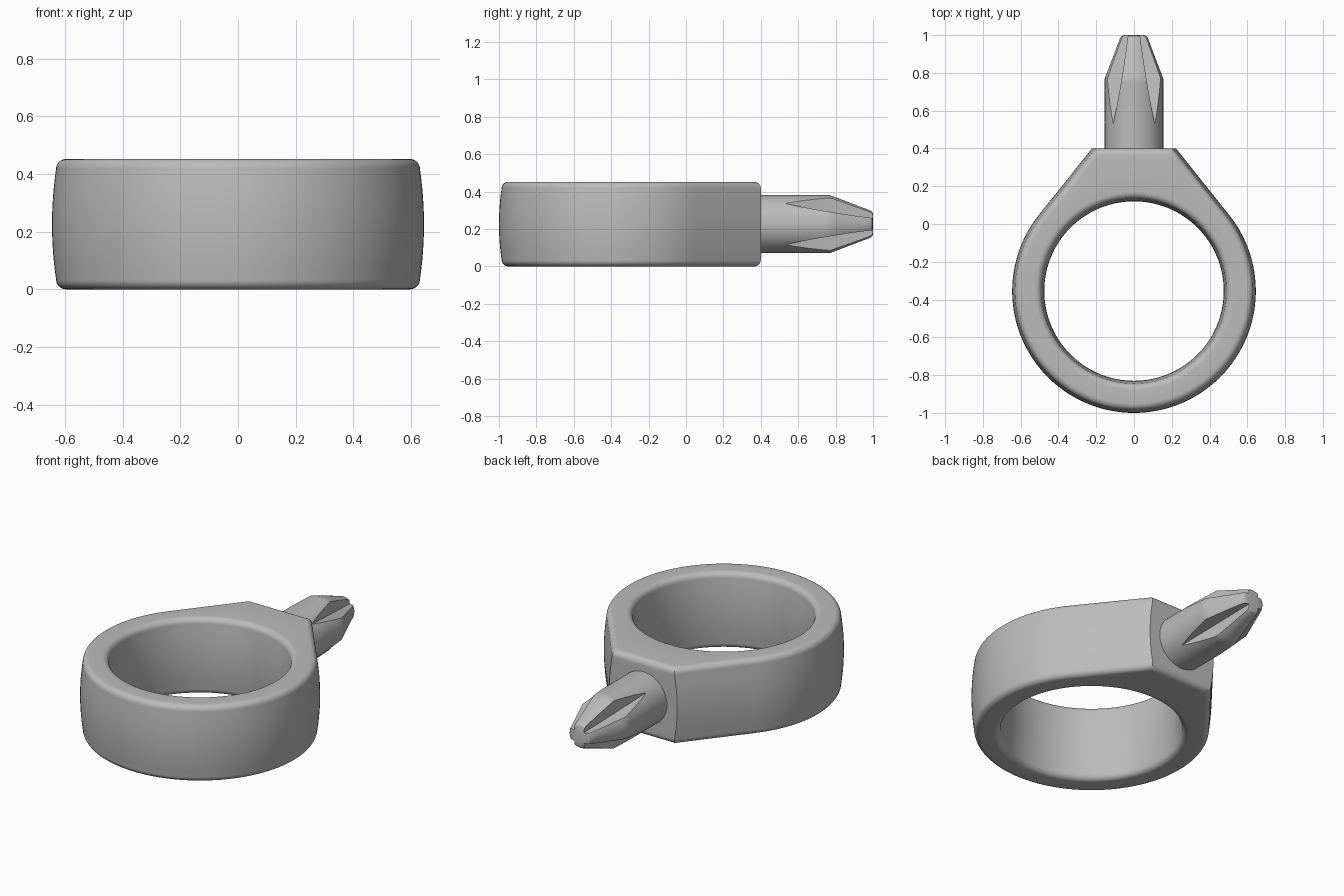
import bpy, bmesh, math

cube = bpy.data.objects.get("Cube")
if cube:
    bpy.data.objects.remove(cube)

grey = bpy.data.materials.new("plain grey")
grey.use_nodes = True
grey.diffuse_color = (0.5, 0.5, 0.5, 1)
grey.node_tree.nodes["Principled BSDF"].inputs["Base Color"].default_value = grey.diffuse_color

CENTRE_Y, MID_Z = -0.355, 0.226      # ring centre and half height
OUTER, INNER = 0.645, 0.475
FLAT = 0.755                         # flat's distance from the ring centre
PHI = math.radians(38.6)             # where the straight flanks leave the circle


def loft(name, rows, close_rows, cap):
    """Skin a list of equal closed loops into one smooth-shaded object."""
    bm = bmesh.new()
    grid = [[bm.verts.new(p) for p in row] for row in rows]
    n = len(grid[0])
    for i in range(len(grid) if close_rows else len(grid) - 1):
        a, b = grid[i], grid[(i + 1) % len(grid)]
        for j in range(n):
            k = (j + 1) % n
            bm.faces.new((a[j], a[k], b[k], b[j]))
    if cap:
        bm.faces.new(grid[0])
        bm.faces.new(grid[-1])
    bmesh.ops.remove_doubles(bm, verts=bm.verts, dist=1e-5)
    bmesh.ops.recalc_face_normals(bm, faces=bm.faces)
    mesh = bpy.data.meshes.new(name)
    bm.to_mesh(mesh)
    bm.free()
    mesh.materials.append(grey)
    obj = bpy.data.objects.new(name, mesh)
    bpy.context.collection.objects.link(obj)
    bpy.ops.object.select_all(action="DESELECT")
    obj.select_set(True)
    bpy.context.view_layer.objects.active = obj
    bpy.ops.object.shade_smooth_by_angle(angle=math.radians(32))
    return obj


def outline(inset, flat_inset):
    """Circle with two tangent flanks that meet a flat at the back."""
    r, y = OUTER - inset, FLAT - flat_inset
    tx, ty = r * math.cos(PHI), r * math.sin(PHI)
    cx = (r - y * math.sin(PHI)) / math.cos(PHI)
    half = [(cx * i / 6, y) for i in range(6)]
    half += [(cx + (tx - cx) * i / 10, y + (ty - y) * i / 10) for i in range(10)]
    sweep = PHI + math.pi / 2
    half += [(r * math.cos(PHI - sweep * i / 48), r * math.sin(PHI - sweep * i / 48))
             for i in range(49)]
    return half + [(-x, y) for x, y in half[-2:0:-1]]


# Wall profile: barrel-shaped side with rounded edges, as (inset, flat inset, height)
FILLET, BULGE = 0.035, 0.014
profile = []
for i in range(9):
    t = math.pi / 2 * i / 8
    fil = FILLET * (1 - math.sin(t))
    profile.append((fil + BULGE, fil, -MID_Z + FILLET * (1 - math.cos(t))))
straight = MID_Z - FILLET
for i in range(1, 6):
    z = -straight * (1 - i / 6)
    profile.append((BULGE * (z / straight) ** 2, 0, z))
profile += [(0, 0, 0)] + [(d, f, -z) for d, f, z in reversed(profile)]

# Ring body: up the outside, down the inside
base = outline(0, 0)
rows = [[(x, y + CENTRE_Y, z + MID_Z) for x, y in outline(d, f)] for d, f, z in profile]
for d, f, z in reversed(profile):
    rows.append([(x / math.hypot(x, y) * (INNER + d),
                  y / math.hypot(x, y) * (INNER + d) + CENTRE_Y, z + MID_Z)
                 for x, y in base])
loft("ring_band", rows, True, False)

# Driver tip: cylinder and cone with four tapering V grooves between the wings
SHAFT, NOSE, SHOULDER, GROOVE = 0.155, 0.073, 0.77, 0.53


def tip_section(y, r):
    """Cross-section with wings of half width h on both axes."""
    t = (y - GROOVE) / (1 - GROOVE)
    h = 0.11 - 0.078 * t + 0.02 * t * (t - 1)
    a = min(math.asin(min(1, h / r)), math.pi / 4)
    apex = min(h * math.sqrt(2), r)
    polar = []
    for q in range(4):
        turn = q * math.pi / 2
        polar += [(turn + a * i / 8, r) for i in range(-8, 9)]
        polar.append((turn + math.pi / 4, apex))
    return [(p * math.cos(t), y, MID_Z + p * math.sin(t)) for t, p in polar]


stations = [(0.36, SHAFT), (GROOVE - 0.005, SHAFT)]
stations += [(GROOVE + (SHOULDER - GROOVE) * i / 10, SHAFT) for i in range(11)]
stations += [(SHOULDER + 0.215 * i / 8, SHAFT + (NOSE - SHAFT) * i / 8) for i in range(1, 9)]
stations += [(0.995, 0.066), (1.0, 0.054)]
loft("driver_tip", [tip_section(y, r) for y, r in stations], False, True)
